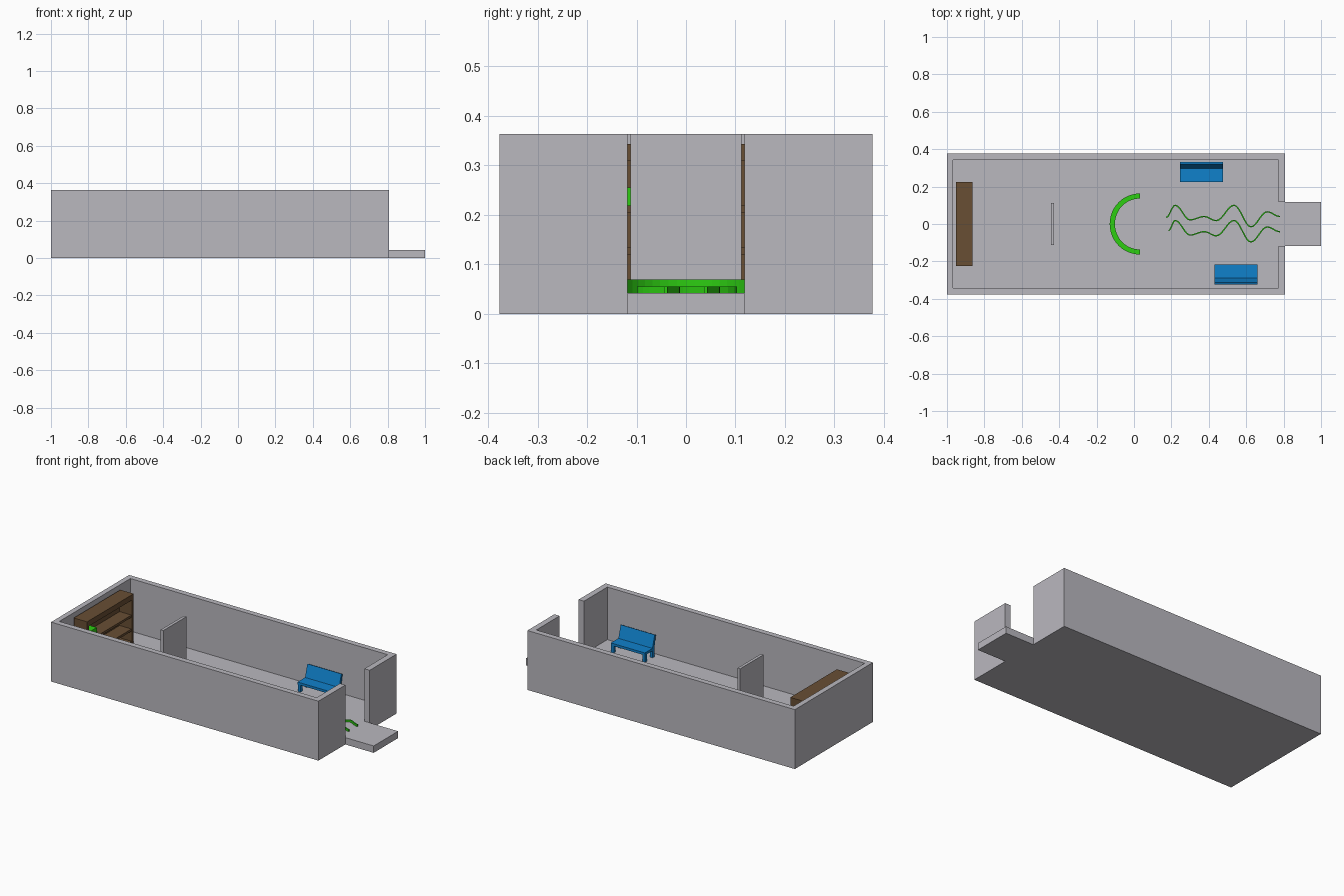
import bpy, bmesh, math
from mathutils import Matrix, Vector

cube = bpy.data.objects.get("Cube")
if cube:
    bpy.data.objects.remove(cube, do_unlink=True)


def material(name, colour):
    m = bpy.data.materials.new(name)
    m.use_nodes = True
    m.diffuse_color = (*colour, 1)
    m.node_tree.nodes["Principled BSDF"].inputs["Base Color"].default_value = (*colour, 1)
    return m


GREY = material("concrete grey", (0.49, 0.48, 0.52))
BROWN = material("wood brown", (0.14, 0.077, 0.034))
BLUE = material("bench blue", (0.005, 0.22, 0.60))
GREEN = material("leaf green", (0.026, 0.61, 0.006))


def finish(name, bm, mat):
    bmesh.ops.recalc_face_normals(bm, faces=bm.faces[:])
    me = bpy.data.meshes.new(name)
    bm.to_mesh(me)
    bm.free()
    me.materials.append(mat)
    ob = bpy.data.objects.new(name, me)
    bpy.context.collection.objects.link(ob)
    return ob


def extrude(bm, points, depth):
    """Raise a closed outline into a solid along a vector."""
    face = bm.faces.new([bm.verts.new(p) for p in points])
    out = bmesh.ops.extrude_face_region(bm, geom=[face], use_keep_orig=True)
    verts = [v for v in out["geom"] if isinstance(v, bmesh.types.BMVert)]
    bmesh.ops.translate(bm, verts=verts, vec=Vector(depth))


def prism(name, outline, z0, z1, mat):
    bm = bmesh.new()
    extrude(bm, [(x, y, z0) for x, y in outline], (0, 0, z1 - z0))
    return finish(name, bm, mat)


def box(bm, x0, x1, y0, y1, z0, z1):
    extrude(bm, [(x0, y0, z0), (x1, y0, z0), (x1, y1, z0), (x0, y1, z0)], (0, 0, z1 - z0))


FLOOR = 0.042
DOOR = 0.118
TOP = 0.363

# Walls with a doorway at one end
half = [(0.772, DOOR), (0.772, 0.343), (-0.968, 0.343)]
outer = [(-1, 0.377), (0.808, 0.377), (0.808, DOOR)]
inside = half + [(x, -y) for x, y in reversed(half)]
outside = [(x, -y) for x, y in reversed(outer)] + outer
prism("walls", inside + outside, 0, TOP, GREY)

# Floor running out through the doorway as a step
inner = [(-0.968, 0.343), (0.772, 0.343), (0.772, DOOR), (1, DOOR)]
prism("floor", inner + [(x, -y) for x, y in reversed(inner)], 0, FLOOR, GREY)

# Free standing partition
bm = bmesh.new()
box(bm, -0.445, -0.427, -0.112, 0.112, FLOOR, TOP)
finish("partition", bm, GREY)

# Bookcase: sides, top, back and shelves
bm = bmesh.new()
for y in (-0.225, 0.207):
    box(bm, -0.953, -0.863, y, y + 0.018, FLOOR, 0.31)
box(bm, -0.953, -0.863, -0.225, 0.225, 0.31, 0.343)
box(bm, -0.953, -0.945, -0.207, 0.207, FLOOR, 0.31)
for z in (0.045, 0.12, 0.205):
    box(bm, -0.945, -0.865, -0.207, 0.207, z, z + 0.014)
finish("bookcase", bm, BROWN)

# Green box resting on the upper shelf
bm = bmesh.new()
box(bm, -0.935, -0.885, -0.19, -0.10, 0.219, 0.255)
finish("shelf_box", bm, GREEN)


def bench(name, x, y, turn):
    """Bench centred on x, with its back toward local +y."""
    bm = bmesh.new()
    w = 0.115
    box(bm, -w, w, -0.053, 0.04, 0.085, 0.1)
    for sx in (-w, w - 0.018):
        for sy in (-0.05, 0.02):
            box(bm, sx, sx + 0.018, sy, sy + 0.018, FLOOR, 0.085)
    back = [(0.02, 0.1), (0.04, 0.1), (0.053, 0.17), (0.042, 0.175)]
    extrude(bm, [(-w, py, pz) for py, pz in back], (2 * w, 0, 0))
    bm.transform(Matrix.Translation((x, y, 0)) @ Matrix.Rotation(turn, 4, "Z"))
    return finish(name, bm, BLUE)


bench("left_bench", 0.36, 0.278, 0)
bench("right_bench", 0.545, -0.27, math.pi)

# Half round curb, open toward the doorway
N = 24
angles = [math.pi / 2 + math.pi * i / N for i in range(N + 1)]
ring = [(0.16 * math.cos(a), 0.163 * math.sin(a)) for a in angles]
ring += [(0.132 * math.cos(a), 0.136 * math.sin(a)) for a in reversed(angles)]
ring = [(x + 0.03, y) for x, y in ring]
ends = [(0.032, -0.163), (0.032, -0.136)]
prism("round_curb", ring[:N + 1] + ends + ring[N + 1:] + [(0.032, 0.136), (0.032, 0.163)],
      FLOOR, 0.069, GREEN)


def wave(name, knots):
    """Thin upright ribbon easing from crest to trough."""
    path = []
    for (x0, y0), (x1, y1) in zip(knots, knots[1:]):
        for i in range(8):
            t = i / 8
            s = (1 - math.cos(math.pi * t)) / 2
            path.append(Vector((x0 + (x1 - x0) * t, y0 + (y1 - y0) * s)))
    path.append(Vector(knots[-1]))
    left, right = [], []
    for i, p in enumerate(path):
        d = (path[min(i + 1, len(path) - 1)] - path[max(i - 1, 0)]).normalized()
        n = Vector((-d.y, d.x)) * 0.0035
        left.append(p + n)
        right.append(p - n)
    prism(name, left + right[::-1], FLOOR, 0.055, GREEN)


crests = [(0.22, 0.1), (0.3, 0.022), (0.375, 0.04), (0.44, 0.018),
          (0.535, 0.1), (0.625, -0.015), (0.712, 0.065), (0.78, 0.04)]
wave("left_wave", [(0.172, 0.035)] + crests)
wave("right_wave", [(0.185, -0.035)] + [(x, y - 0.081) for x, y in crests])
